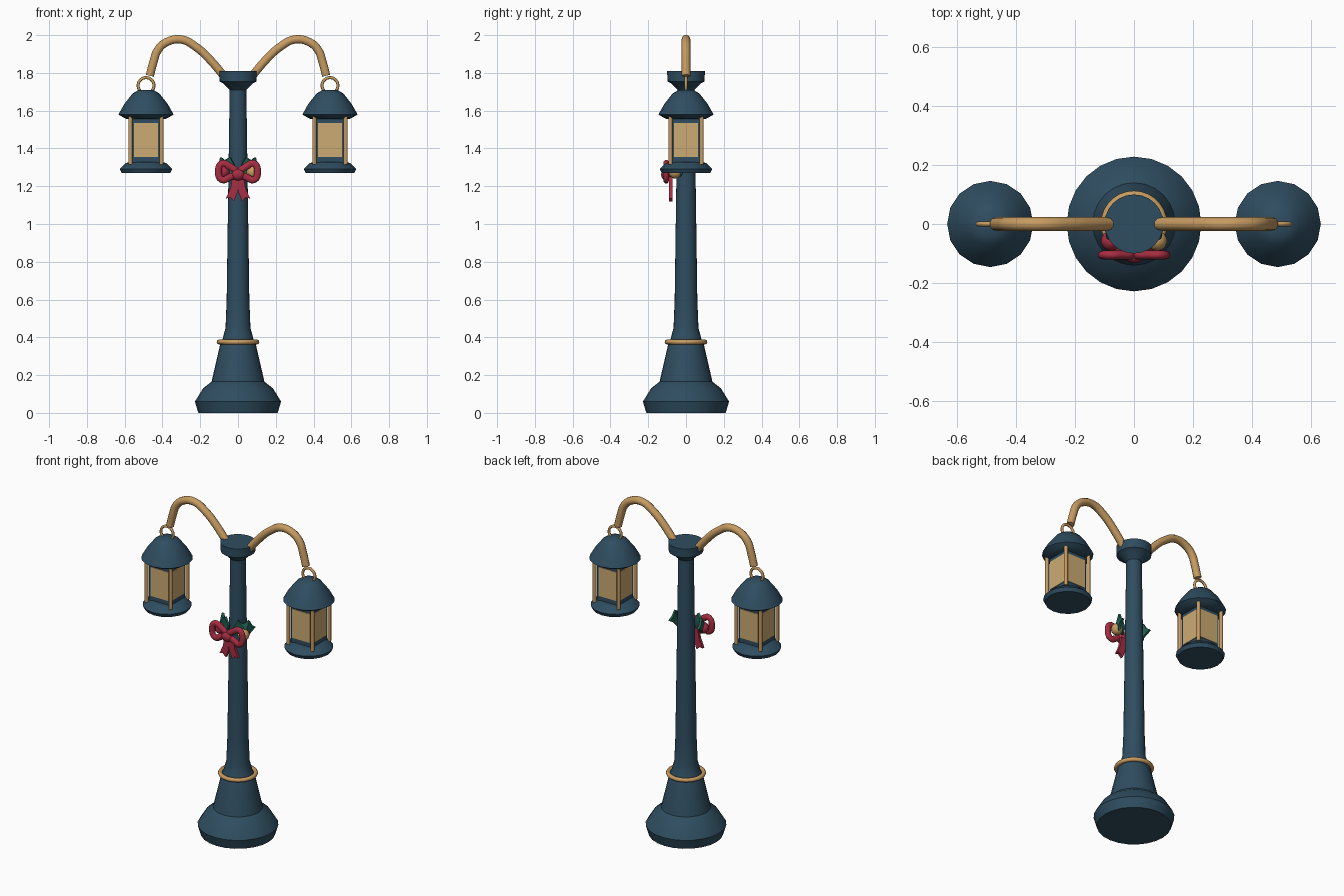
import bpy, bmesh, math
from mathutils import Matrix

cube = bpy.data.objects.get("Cube")
if cube:
    bpy.data.objects.remove(cube)


def material(name, rgb):
    m = bpy.data.materials.new(name)
    m.use_nodes = True
    m.diffuse_color = (*rgb, 1)
    m.node_tree.nodes["Principled BSDF"].inputs["Base Color"].default_value = (*rgb, 1)
    return m


NAVY = material("navy_iron", (0.028, 0.074, 0.117))
GOLD = material("warm_brass", (0.57, 0.33, 0.12))
GLASS = material("amber_glass", (0.60, 0.41, 0.17))
RED = material("ribbon_red", (0.39, 0.027, 0.055))
GREEN = material("leaf_green", (0.016, 0.12, 0.085))


def finish(ob, name, mat, angle=35):
    ob.name = name
    ob.data.materials.clear()
    ob.data.materials.append(mat)
    bpy.ops.object.select_all(action='DESELECT')
    ob.select_set(True)
    bpy.context.view_layer.objects.active = ob
    if angle:
        bpy.ops.object.shade_smooth_by_angle(angle=math.radians(angle))
    return ob


def from_bmesh(bm, name, mat, loc=(0, 0, 0), angle=35):
    bmesh.ops.recalc_face_normals(bm, faces=bm.faces)
    me = bpy.data.meshes.new(name)
    bm.to_mesh(me)
    bm.free()
    ob = bpy.data.objects.new(name, me)
    ob.location = loc
    bpy.context.collection.objects.link(ob)
    return finish(ob, name, mat, angle)


def lathe(name, profile, mat, x=0, n=24, angle=35):
    """Turn a (radius, height) profile around the vertical axis."""
    bm = bmesh.new()
    rings = [[bm.verts.new((r * math.cos(math.tau * i / n), r * math.sin(math.tau * i / n), z))
              for i in range(n)] for r, z in profile]
    for a, b in zip(rings, rings[1:]):
        for i in range(n):
            j = (i + 1) % n
            bm.faces.new((a[i], a[j], b[j], b[i]))
    bm.faces.new(rings[0][::-1])
    bm.faces.new(rings[-1])
    return from_bmesh(bm, name, mat, (x, 0, 0), angle)


def box(name, size, loc, mat):
    bm = bmesh.new()
    bmesh.ops.create_cube(bm, size=1, matrix=Matrix.Diagonal((*size, 1)))
    return from_bmesh(bm, name, mat, loc, 0)


def ball(name, size, loc, mat):
    bm = bmesh.new()
    bmesh.ops.create_uvsphere(bm, u_segments=14, v_segments=8, radius=1,
                              matrix=Matrix.Diagonal((*size, 1)))
    return from_bmesh(bm, name, mat, loc, 60)


def torus(name, major, minor, loc, mat, rot=(0, 0, 0)):
    bpy.ops.mesh.primitive_torus_add(major_radius=major, minor_radius=minor, major_segments=28,
                                     minor_segments=8, location=loc, rotation=rot)
    return finish(bpy.context.object, name, mat, 60)


def tube(name, points, radius, mat, loc=(0, 0, 0), closed=False, flat=1.0):
    """Round tube through points of the XZ plane."""
    cu = bpy.data.curves.new(name, 'CURVE')
    cu.dimensions = '3D'
    cu.bevel_depth, cu.bevel_resolution = radius, 3
    cu.resolution_u, cu.use_fill_caps = 4, True
    sp = cu.splines.new('BEZIER')
    sp.bezier_points.add(len(points) - 1)
    for p, (x, z) in zip(sp.bezier_points, points):
        p.co = (x, 0, z)
        p.handle_left_type = p.handle_right_type = 'AUTO'
    sp.use_cyclic_u = closed
    ob = bpy.data.objects.new(name, cu)
    ob.location, ob.scale = loc, (1, flat, 1)
    bpy.context.collection.objects.link(ob)
    bpy.ops.object.select_all(action='DESELECT')
    ob.select_set(True)
    bpy.context.view_layer.objects.active = ob
    bpy.ops.object.convert(target='MESH')
    return finish(bpy.context.object, name, mat, 50)


# Post, from flared foot to capital
lathe("post", [(0.21, 0), (0.228, 0.06), (0.185, 0.13), (0.14, 0.165), (0.095, 0.36),
               (0.082, 0.39), (0.066, 0.45), (0.06, 0.6), (0.044, 1.72)], NAVY)
lathe("capital", [(0.044, 1.71), (0.08, 1.745), (0.098, 1.755), (0.1, 1.81)], NAVY)
torus("foot_ring", 0.1, 0.013, (0, 0, 0.375), GOLD)

ARM = [(0.06, 1.765), (0.153, 1.875), (0.222, 1.937), (0.3, 1.977), (0.38, 1.962),
       (0.425, 1.92), (0.447, 1.86), (0.467, 1.785)]
ROOF = [(0.1, 1.555), (0.122, 1.565), (0.146, 1.58), (0.115, 1.635), (0.072, 1.69), (0.04, 1.71)]
TRAY = [(0.128, 1.27), (0.139, 1.292), (0.108, 1.322), (0.09, 1.328)]
LOOP = [(0.01, 0), (0.045, 0.035), (0.085, 0.05), (0.104, 0.01), (0.085, -0.036), (0.045, -0.022)]
TAIL = [(-0.004, 1.25), (0.03, 1.25), (0.04, 1.19), (0.064, 1.135), (0.042, 1.14), (0.022, 1.12),
        (0.002, 1.17)]
LEAF = [(15, 1.31), (35, 1.355), (55, 1.335), (78, 1.352), (88, 1.32), (104, 1.3),
        (84, 1.28), (70, 1.25), (48, 1.268), (25, 1.26)]

for side, s in (("left", 1), ("right", -1)):
    cx = 0.487 * s

    # Curved arm and hanging ring
    tube(side + "_arm", [(s * x, z) for x, z in ARM], 0.023, GOLD)
    torus(side + "_hanging_ring", 0.042, 0.008, (cx, 0, 1.733), GOLD, (math.pi / 2, 0, 0))

    # Lantern
    lathe(side + "_lantern_roof", ROOF, NAVY, cx, 16, 40)
    lathe(side + "_lantern_tray", TRAY, NAVY, cx, 16, 30)
    box(side + "_lantern_frame", (0.145, 0.145, 0.25), (cx, 0, 1.443), NAVY)
    for k in range(4):
        a = k * math.pi / 2
        pane = box(f"{side}_lantern_pane_{k}", (0.008, 0.125, 0.18),
                   (cx + 0.072 * math.cos(a), 0.072 * math.sin(a), 1.445), GLASS)
        pane.rotation_euler.z = a
        d = a + math.pi / 4
        bar = lathe(f"{side}_lantern_bar_{k}", [(0.011, 1.315), (0.011, 1.57)], GOLD, 0, 8, 50)
        bar.location = (cx + 0.117 * math.cos(d), 0.117 * math.sin(d), 0)

    # Bow loop
    tube(side + "_bow_loop", [(s * x, z) for x, z in LOOP], 0.019, RED,
         (0, -0.105, 1.27), True, 0.8)

    # Ribbon tail
    bm = bmesh.new()
    face = bm.faces.new([bm.verts.new((s * x, -0.09, z)) for x, z in TAIL])
    out = bmesh.ops.extrude_face_region(bm, geom=[face])
    bmesh.ops.translate(bm, vec=(0, 0.018, 0),
                        verts=[v for v in out["geom"] if isinstance(v, bmesh.types.BMVert)])
    from_bmesh(bm, side + "_ribbon_tail", RED, angle=0)

    # Spiky leaf wrapped around the post
    bm = bmesh.new()

    def on_post(deg, z, r):
        t = math.radians(deg)
        return bm.verts.new((s * r * math.sin(t), -r * math.cos(t), z))

    rim = [on_post(d, z, 0.06 + 0.0004 * d) for d, z in LEAF]
    mid = on_post(62, 1.302, 0.098)
    for a, b in zip(rim, rim[1:] + rim[:1]):
        bm.faces.new((a, b, mid))
    leaf = from_bmesh(bm, side + "_leaf", GREEN, angle=0)
    solid = leaf.modifiers.new("thickness", 'SOLIDIFY')
    solid.thickness, solid.offset = 0.014, 0

# Knot and ornament balls
ball("bow_knot", (0.036, 0.027, 0.032), (0, -0.105, 1.262), RED)
ball("left_ornament", (0.034, 0.034, 0.034), (0.078, -0.057, 1.274), GOLD)
ball("right_ornament", (0.034, 0.034, 0.034), (-0.078, -0.057, 1.274), RED)
